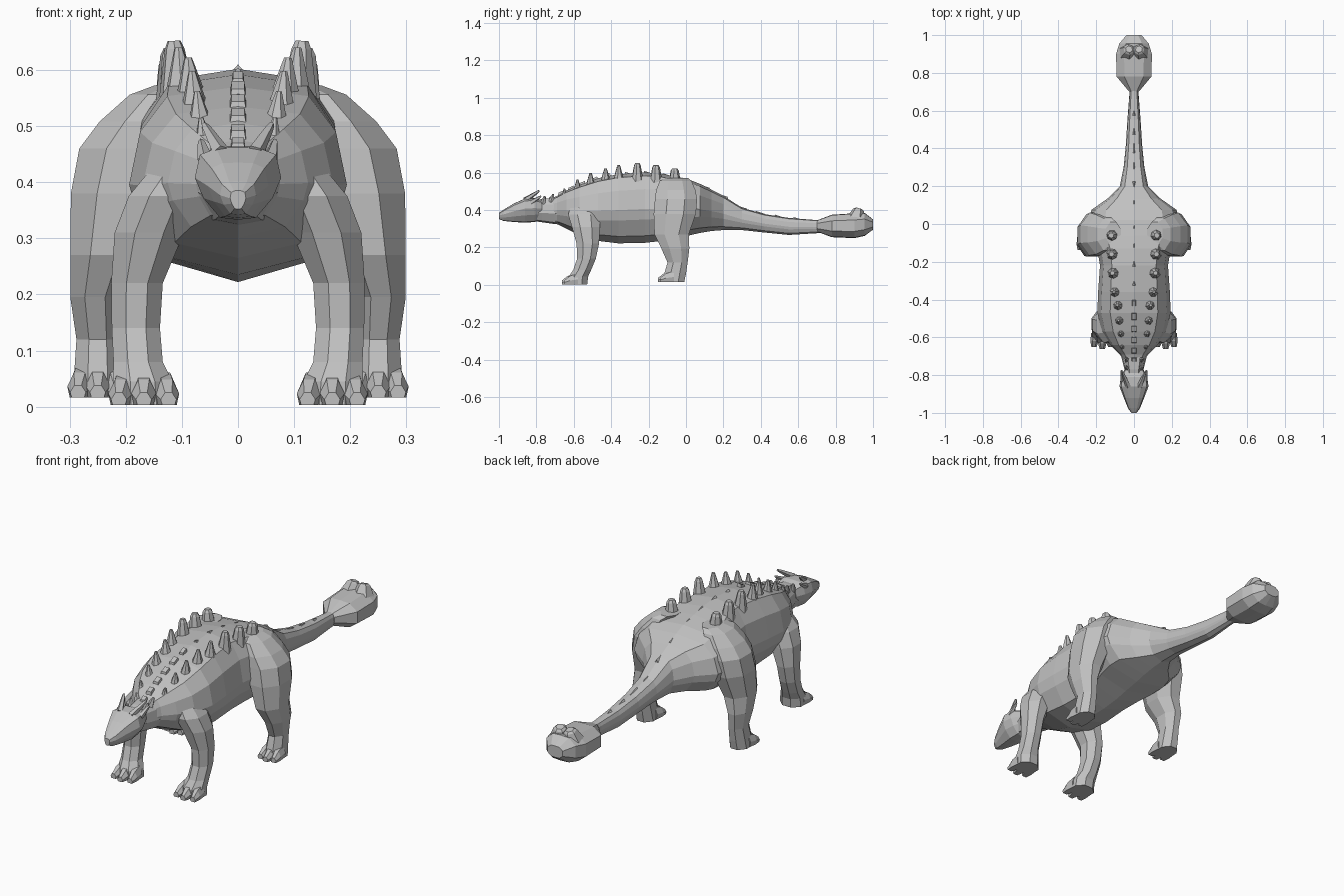
import bpy, bmesh, math
from mathutils import Vector

hide = bpy.data.materials.new("stone grey hide")
hide.diffuse_color = (0.53, 0.53, 0.53, 1)


def loft(name, rings):
    """Skin a list of equal-length point rings and cap both ends."""
    bm = bmesh.new()
    loops = [[bm.verts.new(p) for p in r] for r in rings]
    n = len(rings[0])
    for a, b in zip(loops, loops[1:]):
        for i in range(n):
            j = (i + 1) % n
            bm.faces.new((a[i], a[j], b[j], b[i]))
    bm.faces.new(loops[0])
    bm.faces.new(loops[-1])
    bmesh.ops.recalc_face_normals(bm, faces=bm.faces)
    me = bpy.data.meshes.new(name)
    bm.to_mesh(me)
    bm.free()
    me.materials.append(hide)
    ob = bpy.data.objects.new(name, me)
    bpy.context.collection.objects.link(ob)
    return ob


def section(half, y, bottom, top, w):
    """Mirrored cross-section from a half outline running bottom to top."""
    pts = half + [(-u, v) for u, v in half[-2:0:-1]]
    return [(u * w, y, bottom + v * (top - bottom)) for u, v in pts]


def spike(name, base, tip, r0, r1, sides=7):
    """Tapered blunt spike with a slightly narrowed tip."""
    base, tip = Vector(base), Vector(tip)
    q = (tip - base).to_track_quat('Z', 'Y')
    rings = []
    for t, r in ((0, r0), (0.85, r1), (1, r1 * 0.65)):
        c = base.lerp(tip, t)
        rings.append([c + q @ Vector((r * math.cos(k * math.tau / sides),
                                      r * math.sin(k * math.tau / sides), 0))
                      for k in range(sides)])
    return loft(name, rings)


# Torso and tail: y, bottom, top, half width
torso_half = [(0, 0), (.67, .1), (.93, .33), (1, .48), (.9, .76), (.65, .95), (0, 1)]
torso = [(-.74, .335, .455, .045), (-.69, .325, .475, .075), (-.64, .30, .505, .125),
         (-.57, .265, .535, .17), (-.47, .235, .57, .194), (-.36, .222, .592, .19),
         (-.22, .225, .602, .18), (-.13, .235, .594, .195), (-.06, .25, .58, .225),
         (.02, .265, .562, .24), (.075, .278, .54, .225), (.135, .288, .51, .14),
         (.2, .293, .476, .075), (.3, .293, .412, .055), (.42, .28, .378, .043),
         (.55, .267, .358, .035), (.68, .275, .348, .025), (.76, .28, .345, .025)]
loft("body_and_tail", [section(torso_half, *s) for s in torso])

# Neck
round_half = [(0, 0), (.6, .06), (1, .4), (.9, .75), (.5, 1), (0, 1)]
loft("neck", [section(round_half, *s) for s in
              [(-.84, .345, .445, .05), (-.77, .335, .46, .05),
               (-.7, .325, .465, .068), (-.64, .32, .48, .09)]])

# Head: blunt beak, wide flat brow, narrow nape
head_half = [(0, 0), (.42, .03), (.8, .3), (1, .58), (.88, .9), (.5, .99), (0, 1)]
loft("head", [section(head_half, *s) for s in
              [(-1.0, .352, .385, .014), (-.975, .342, .402, .032),
               (-.92, .336, .435, .054), (-.86, .333, .462, .077),
               (-.81, .336, .464, .07), (-.77, .35, .45, .05)]])

# Tail club with octagonal sections
club_half = [(0, 0), (.55, .02), (1, .27), (1, .73), (.55, .98), (0, 1)]
loft("tail_club", [section(club_half, *s) for s in
                   [(.7, .285, .345, .025), (.78, .255, .375, .092),
                    (.9, .25, .383, .095), (.955, .262, .385, .078),
                    (1.0, .295, .35, .04)]])

for s, side in ((1, "right"), (-1, "left")):
    # Legs: x, y, z, half width, half depth
    legs = {
        "hind": [(.11, -.05, .572, .04, .06), (.138, -.055, .556, .055, .085),
                 (.17, -.055, .508, .077, .105), (.2, -.053, .46, .083, .113),
                 (.218, -.06, .38, .08, .113), (.238, -.077, .27, .061, .092),
                 (.255, -.057, .195, .044, .075), (.25, -.045, .12, .038, .054),
                 (.25, -.058, .06, .042, .058), (.25, -.065, .016, .045, .056)],
        "front": [(.1, -.545, .43, .05, .07), (.132, -.545, .375, .063, .085),
                  (.158, -.535, .31, .062, .075), (.18, -.525, .22, .046, .06),
                  (.182, -.532, .14, .043, .05), (.178, -.555, .08, .044, .048),
                  (.17, -.575, .045, .053, .052), (.168, -.578, .003, .055, .05)]}
    for kind, rows in legs.items():
        rings = []
        for x, y, z, rx, ry in rows:
            rings.append([(s * (x + rx * 1.08 * math.cos((k + .5) * math.tau / 8)),
                           y + ry * 1.08 * math.sin((k + .5) * math.tau / 8), z)
                          for k in range(8)])
        loft(f"{kind}_leg_{side}", rings)
        # Three blunt toes per foot
        fx, fy, fz = rows[-1][:3]
        spread = .04 if kind == "front" else .031
        for i in (-1, 0, 1):
            cx, cy = fx + i * spread, fy - .042 + abs(i) * .012
            toe = []
            for dy, w, h in ((.03, .022, .058), (-.012, .022, .045), (-.042, .014, .022)):
                toe.append([(s * (cx + i * .1 * -dy + u * w), cy + dy, fz + v * h)
                            for u, v in ((-.8, 0), (.8, 0), (1, .45), (.45, 1), (-.45, 1), (-1, .45))])
            loft(f"{kind}_toe_{side}", toe)

    # Two rows of back spikes: y, x, base z, tip z, base radius, tip ratio
    for y, x, z0, z1, r, k in [(-.06, .115, .54, .622, .034, .65), (-.16, .113, .55, .64, .034, .62),
                               (-.26, .108, .555, .652, .033, .55), (-.36, .1, .55, .64, .032, .35),
                               (-.43, .083, .545, .622, .03, .35), (-.51, .076, .525, .598, .027, .35),
                               (-.58, .067, .5, .562, .023, .35), (-.65, .06, .465, .515, .018, .35)]:
        spike(f"back_spike_{side}", (s * x, y, z0), (s * (x + .006), y, z1), r, r * k)

    # Brow horns, cheek horns, neck collar studs and club knobs
    spike(f"brow_horn_{side}", (s * .03, -.86, .452), (s * .06, -.785, .503), .016, .008, 5)
    spike(f"cheek_horn_{side}", (s * .058, -.83, .44), (s * .066, -.775, .474), .014, .007, 5)
    for y, z in ((-.765, .455), (-.72, .465)):
        spike(f"collar_stud_{side}", (s * .034, y, z - .02), (s * .045, y + .01, z + .02), .016, .007, 5)
    spike(f"club_knob_{side}", (s * .032, .91, .355), (s * .026, .925, .408), .05, .03, 6)

# Small plates down the midline: y, surface z, half width, half length
for y, z, w, l in [(-.72, .465, .014, .014), (-.67, .488, .015, .016), (-.615, .515, .016, .018),
                   (-.555, .54, .016, .018), (-.49, .563, .015, .02), (-.42, .581, .012, .018)]:
    loft("midline_plate", [[(u * w * k, y + v * l * k, z + dz + v * l * .35)
                            for u, v in ((-1, -1), (1, -1), (1, 1), (-1, 1))]
                           for k, dz in ((1, -.012), (.75, .01))])

# Faint ridge scales along back and tail
for y, z in [(-.3, .594), (-.2, .6), (-.1, .587), (0, .565), (.1, .526), (.2, .476),
             (.3, .414), (.4, .385), (.5, .366), (.6, .353)]:
    loft("tail_ridge", [[(-.009, y - .025, z), (.009, y - .025, z), (0, y - .025, z + .01)],
                        [(-.009, y + .025, z - .018), (.009, y + .025, z - .018), (0, y + .025, z - .006)]])
